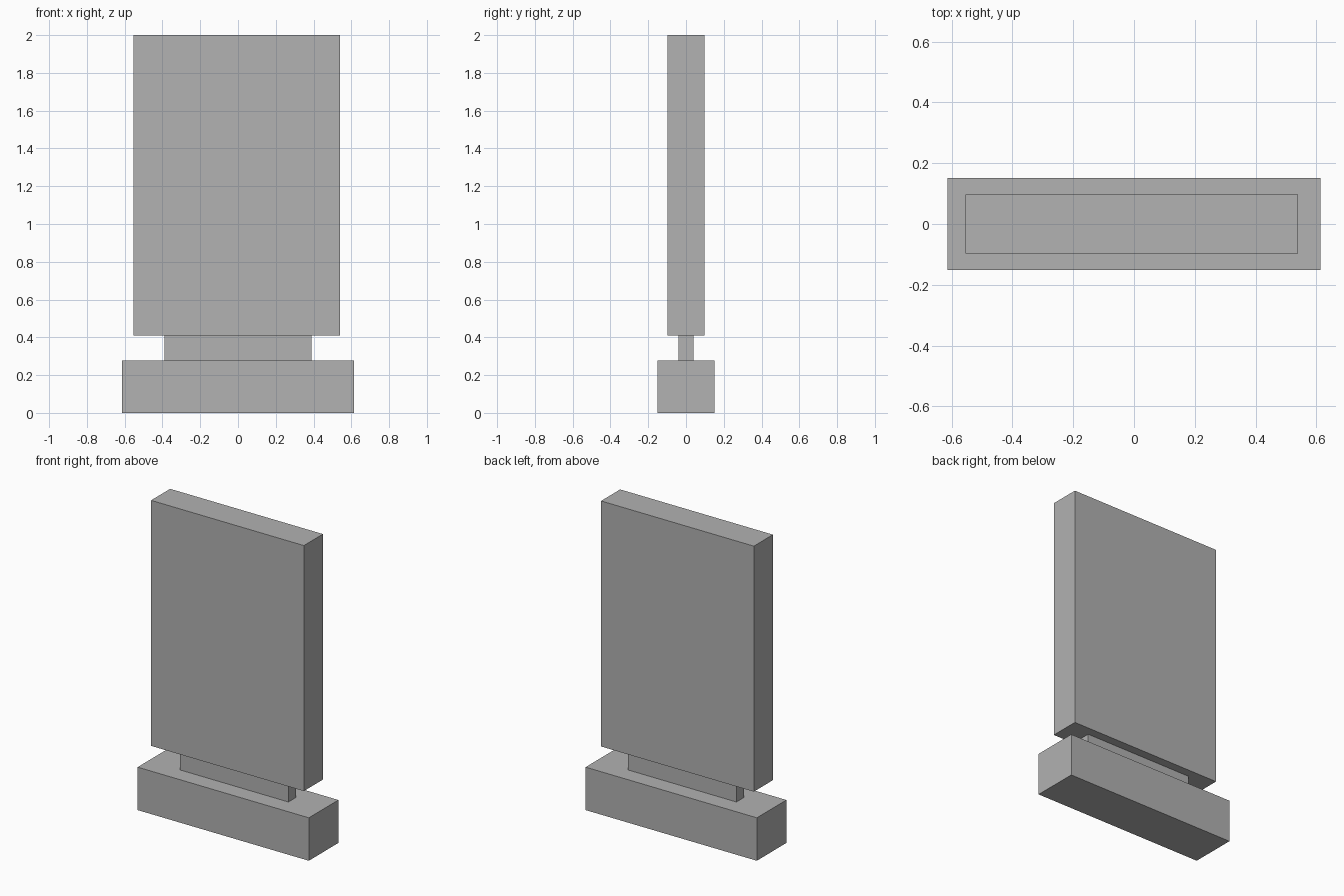
import bpy

# Remove the default cube
cube = bpy.data.objects.get("Cube")
if cube:
    bpy.data.objects.remove(cube, do_unlink=True)

# Single flat grey
GREY = (0.445, 0.445, 0.445, 1)
grey = bpy.data.materials.new("plain_grey")
grey.use_nodes = True
grey.diffuse_color = GREY
grey.node_tree.nodes["Principled BSDF"].inputs["Base Color"].default_value = GREY


def block(name, width, depth, bottom, top, x=0.0):
    """Axis-aligned box standing between two heights."""
    bpy.ops.mesh.primitive_cube_add(size=1, location=(x, 0, (bottom + top) / 2))
    obj = bpy.context.object
    obj.name = name
    obj.scale = (width, depth, top - bottom)
    bpy.ops.object.transform_apply(location=False, rotation=False, scale=True)
    obj.data.materials.append(grey)
    return obj


# Heights where the parts meet
BASE_TOP = 0.278
PANEL_BOTTOM = 0.411

block("base", 1.226, 0.302, 0, BASE_TOP)
block("neck", 0.778, 0.08, BASE_TOP, PANEL_BOTTOM)
block("panel", 1.094, 0.195, PANEL_BOTTOM, 2, x=-0.007)
